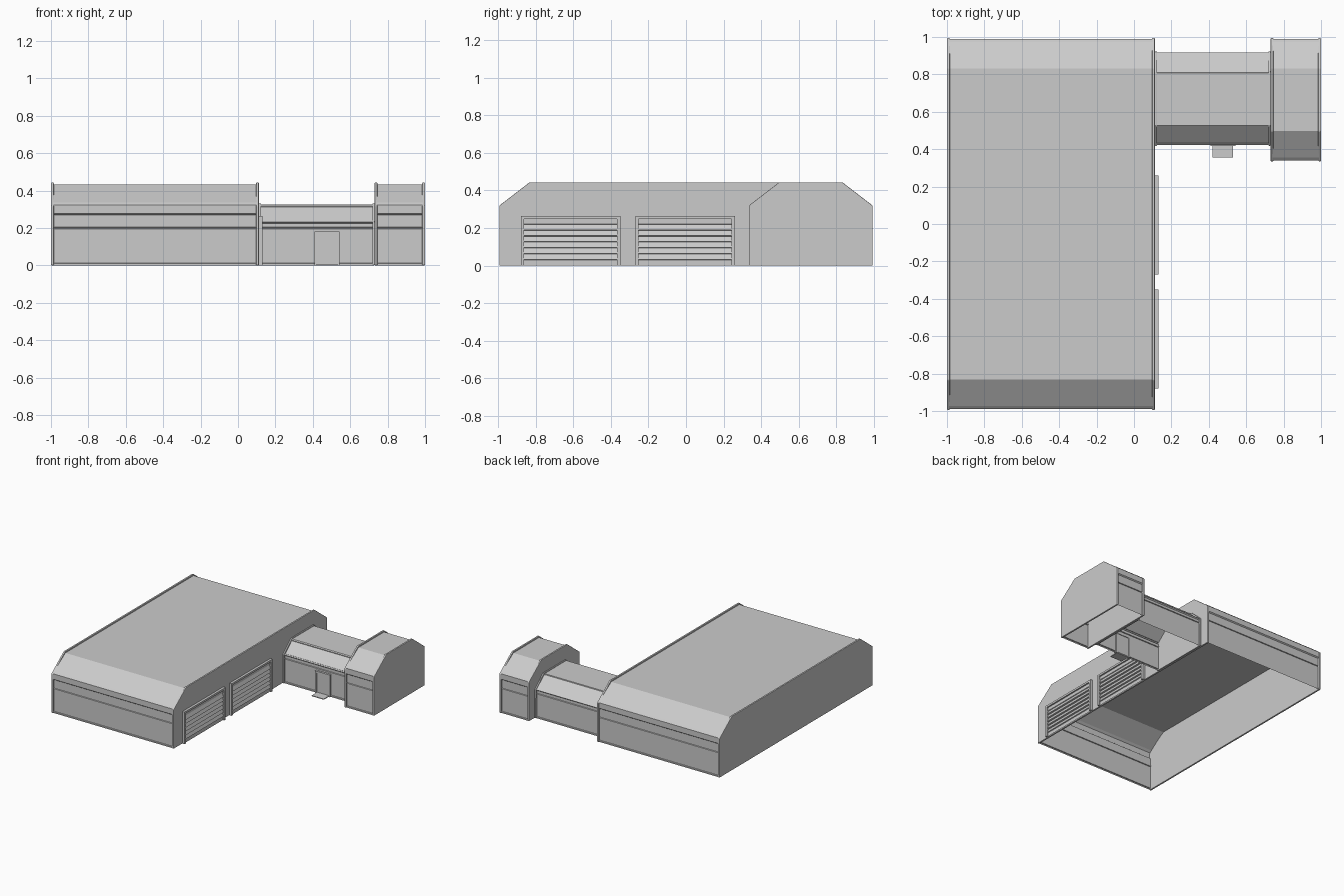
import bpy
import bmesh

cube = bpy.data.objects.get("Cube")
if cube:
    bpy.data.objects.remove(cube, do_unlink=True)

grey = bpy.data.materials.new("light_grey")
grey.use_nodes = True
grey.diffuse_color = (0.6, 0.6, 0.6, 1)
shader = next(n for n in grey.node_tree.nodes if n.type == "BSDF_PRINCIPLED")
shader.inputs["Base Color"].default_value = (0.6, 0.6, 0.6, 1)
shader.inputs["Roughness"].default_value = 0.8


def finish(name, bm, bevel=0):
    mesh = bpy.data.meshes.new(name)
    bm.to_mesh(mesh)
    bm.free()
    mesh.materials.append(grey)
    obj = bpy.data.objects.new(name, mesh)
    bpy.context.collection.objects.link(obj)
    if bevel:
        mod = obj.modifiers.new("soft_edge", "BEVEL")
        mod.width = bevel
        mod.segments = 2
    return obj


def box(name, x, y, z):
    bm = bmesh.new()
    bmesh.ops.create_cube(bm, size=1)
    for v in bm.verts:
        for i, (lo, hi) in enumerate((x, y, z)):
            v.co[i] = lo if v.co[i] < 0 else hi
    return finish(name, bm)


def sheet(name, profile, start, end, along_x=True, inset_faces=()):
    """Open skin swept along x or y from a (u, z) profile."""
    bm = bmesh.new()
    rows = []
    for t in (start, end):
        rows.append([bm.verts.new((t, u, z) if along_x else (u, t, z)) for u, z in profile])
    a, b = rows
    faces = [bm.faces.new((a[i], b[i], b[i + 1], a[i + 1])) for i in range(len(profile) - 1)]
    bm.normal_update()
    for i in inset_faces:
        bmesh.ops.inset_region(bm, faces=[faces[i]], thickness=0.01)
        bmesh.ops.inset_region(bm, faces=[faces[i]], thickness=0.003, depth=-0.005)
    return finish(name, bm)


def end_wall(name, x0, x1, y0, y1, eave, top, run):
    """Thin wall with chamfered shoulders."""
    outline = [(y0, 0), (y0, eave), (y0 + run, top), (y1 - run, top), (y1, eave), (y1, 0)]
    bm = bmesh.new()
    face = bm.faces.new([bm.verts.new((x0, y, z)) for y, z in outline])
    moved = bmesh.ops.extrude_face_region(bm, geom=[face])["geom"]
    for v in moved:
        if isinstance(v, bmesh.types.BMVert):
            v.co.x = x1
    bmesh.ops.recalc_face_normals(bm, faces=bm.faces[:])
    return finish(name, bm, 0.004)


# Wall section: bottom rail, recessed panel and a groove, as (depth, height)
wall = [(0.006, 0), (0.006, 0.01), (0.013, 0.012), (0.013, 0.196), (0.02, 0.198),
        (0.02, 0.204), (0.013, 0.206)]
hall_side = wall + [(0.013, 0.27), (0.004, 0.277), (0.004, 0.322), (0.02, 0.337), (0.163, 0.432)]


def hall(name, x0, x1, y0, y1):
    profile = [(y0 + d, z) for d, z in hall_side] + [(y1 - d, z) for d, z in reversed(hall_side)]
    sheet(name + "_shell", profile, x0 + 0.01, x1 - 0.01)
    end_wall(name + "_right_wall", x0, x0 + 0.015, y0, y1, 0.32, 0.443, 0.16)
    end_wall(name + "_left_wall", x1 - 0.015, x1, y0, y1, 0.32, 0.443, 0.16)


# Two chamfered halls
hall("main_hall", -1, 0.112, -0.994, 0.994)
hall("side_hall", 0.73, 1, 0.335, 0.994)

# Connecting passage with an inset front slope and a step in the roof
front = wall + [(0.013, 0.225), (0.003, 0.233), (0.106, 0.325)]
back = wall + [(0.013, 0.225), (0.003, 0.233), (0.11, 0.318), (0.112, 0.325)]
y0, y1 = 0.42, 0.92
profile = [(y0 + d, z) for d, z in front] + [(y1 - d, z) for d, z in reversed(back)]
sheet("passage_shell", profile, 0.115, 0.728, inset_faces=[len(front) - 2])
for side, x in (("right", 0.112), ("left", 0.718)):
    end_wall("passage_rim_" + side, x, x + 0.012, y0 - 0.002, y1 + 0.002, 0.235, 0.331, 0.107)

# Entrance door, frame and step
box("door_panel", (0.42, 0.535), (0.424, 0.435), (0.008, 0.168))
for side, x in (("right", 0.408), ("left", 0.531)):
    box("door_post_" + side, (x, x + 0.012), (0.416, 0.44), (0, 0.182))
box("door_lintel", (0.42, 0.531), (0.416, 0.44), (0.166, 0.182))
box("door_step", (0.42, 0.53), (0.355, 0.435), (0, 0.006))

# Shutter doors with sloping slats
slats = [(0.12, 0.0), (0.12, 0.03)]
step = 0.0315
for i in range(6):
    z = 0.03 + i * step
    slats += [(0.127, z + 0.003), (0.115, z + step)]
slats += [(0.12, 0.222), (0.12, 0.25)]
for name, start in (("front_shutter", -0.88), ("rear_shutter", -0.27)):
    end = start + 0.53
    sheet(name + "_slats", slats, start + 0.015, end - 0.015, along_x=False)
    for side, y in (("front", start), ("rear", end - 0.018)):
        box(name + "_post_" + side, (0.105, 0.132), (y, y + 0.018), (0, 0.264))
    box(name + "_lintel", (0.105, 0.132), (start + 0.018, end - 0.018), (0.248, 0.264))
